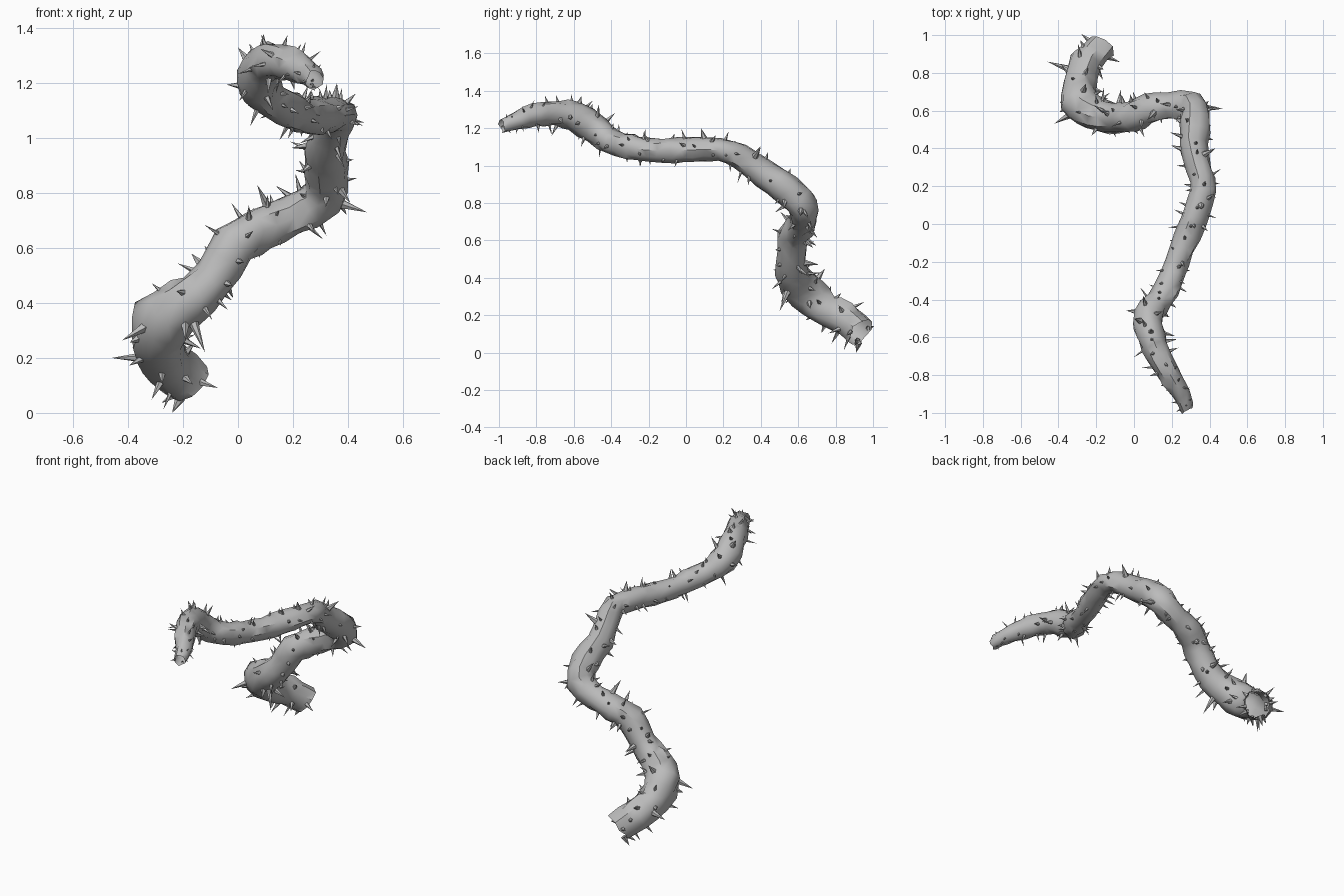
import bpy, bmesh, math, random
from mathutils import Vector, Matrix

random.seed(5)

if "Cube" in bpy.data.objects:
    bpy.data.objects.remove(bpy.data.objects["Cube"], do_unlink=True)

# Single grey bark colour
bark = bpy.data.materials.new("grey_bark")
bark.use_nodes = True
colour = (0.5, 0.5, 0.5, 1.0)
bark.diffuse_color = colour
bark.node_tree.nodes["Principled BSDF"].inputs["Base Color"].default_value = colour

# Vine centre line from thick root to thin tip: x, y, z, radius
PATH = [
    (-.18, .935, .11, .08), (-.25, .85, .18, .088), (-.285, .74, .23, .092),
    (-.285, .64, .33, .104), (-.19, .575, .4, .088), (-.09, .56, .49, .08),
    (-.01, .57, .61, .08), (.08, .61, .67, .078), (.19, .625, .715, .071),
    (.305, .62, .785, .082), (.325, .54, .87, .08), (.315, .41, .96, .076),
    (.345, .28, 1.05, .068), (.365, .18, 1.085, .063), (.325, .05, 1.085, .067),
    (.285, -.06, 1.08, .067), (.23, -.2, 1.085, .06), (.195, -.3, 1.1, .066),
    (.14, -.4, 1.13, .063), (.075, -.475, 1.19, .08), (.09, -.59, 1.26, .076),
    (.135, -.7, 1.28, .066), (.195, -.81, 1.27, .059), (.25, -.9, 1.24, .048),
    (.28, -.985, 1.21, .034),
]
SIDES = 10

# Tips of the long thorns
LONG_TIPS = [
    (-.46, .86, .2), (.47, .61, .73), (.07, .55, .83), (.09, -.56, 1.37),
    (0, -.5, 1.33), (-.12, .5, .22), (-.24, .91, 0), (.43, .4, 1.1),
    (.06, .68, .56), (-.17, .6, .58), (.36, .08, 1.2), (-.07, .71, .47),
]


def with_midpoints(points):
    """Add a point halfway along each span, following the bend."""
    result = []
    for i in range(len(points) - 1):
        before, after = points[max(i - 1, 0)], points[min(i + 2, len(points) - 1)]
        a, b = points[i], points[i + 1]
        result += [a, (9 * (a + b) - before - after) / 16]
    return result + [points[-1]]


DENSE = with_midpoints([Vector(p) for p in PATH])
CENTRES = [p.to_3d() for p in DENSE]
RADII = [p.w for p in DENSE]


def make_object(name, bm):
    mesh = bpy.data.meshes.new(name)
    bm.to_mesh(mesh)
    bm.free()
    mesh.materials.append(bark)
    obj = bpy.data.objects.new(name, mesh)
    bpy.context.collection.objects.link(obj)
    return obj


def tangent(i):
    before = CENTRES[max(i - 2, 0)]
    after = CENTRES[min(i + 2, len(CENTRES) - 1)]
    return (after - before).normalized()


def carried_frames():
    """Side vectors carried along the path without twisting."""
    side = tangent(0).orthogonal().normalized()
    frames = []
    for i in range(len(CENTRES)):
        t = tangent(i)
        side = (side - t * side.dot(t)).normalized()
        frames.append((side, t.cross(side)))
    return frames


FRAMES = carried_frames()


def around(i, angle):
    u, v = FRAMES[i]
    return u * math.cos(angle) + v * math.sin(angle)


def add_thorn(bm, base, direction, length, width, sides):
    turn = Vector((0, 0, 1)).rotation_difference(direction).to_matrix().to_4x4()
    place = Matrix.Translation(base + direction * length / 2) @ turn
    bmesh.ops.create_cone(bm, cap_ends=False, segments=sides, radius1=width,
                          radius2=0, depth=length, matrix=place)


# Stem: an open, lumpy tube
bm = bmesh.new()
rings = []
for i, centre in enumerate(CENTRES):
    ring = []
    for k in range(SIDES):
        angle = math.tau * k / SIDES
        lump = random.uniform(.92, 1.13)
        slide = tangent(i) * random.uniform(-.012, .012)
        ring.append(bm.verts.new(centre + around(i, angle) * RADII[i] * lump + slide))
    rings.append(ring)
for low, high in zip(rings, rings[1:]):
    for k in range(SIDES):
        n = (k + 1) % SIDES
        bm.faces.new((low[k], low[n], high[n], high[k]))
bmesh.ops.triangulate(bm, faces=bm.faces[:])
stem = make_object("vine_stem", bm)

# Small thorns scattered round the stem
bm = bmesh.new()
for i in range(len(CENTRES) - 1):
    start = random.uniform(0, math.tau)
    for k in range(3):
        f = random.uniform(.05, .95)
        centre = CENTRES[i].lerp(CENTRES[i + 1], f)
        radius = RADII[i] * (1 - f) + RADII[i + 1] * f
        out = around(i, start + k * math.tau / 3 + random.uniform(-.7, .7))
        lean = tangent(i) * random.uniform(-.5, .5)
        length = radius * random.uniform(.45, 1.05)
        add_thorn(bm, centre + out * radius * .85, (out + lean).normalized(),
                  length, radius * random.uniform(.12, .2), 5)
make_object("small_thorns", bm)

# Long thorns reaching out from the nearest stretch of stem
bm = bmesh.new()
for tip in map(Vector, LONG_TIPS):
    i = min(range(len(CENTRES)), key=lambda n: (CENTRES[n] - tip).length)
    out = (tip - CENTRES[i]).normalized()
    base = CENTRES[i] + out * RADII[i] * .8
    add_thorn(bm, base, out, (tip - base).length, .02, 6)
make_object("long_thorns", bm)

# Smooth bark with the sharper creases kept
bpy.ops.object.select_all(action='DESELECT')
stem.select_set(True)
bpy.context.view_layer.objects.active = stem
bpy.ops.object.shade_smooth_by_angle(angle=math.radians(45))
